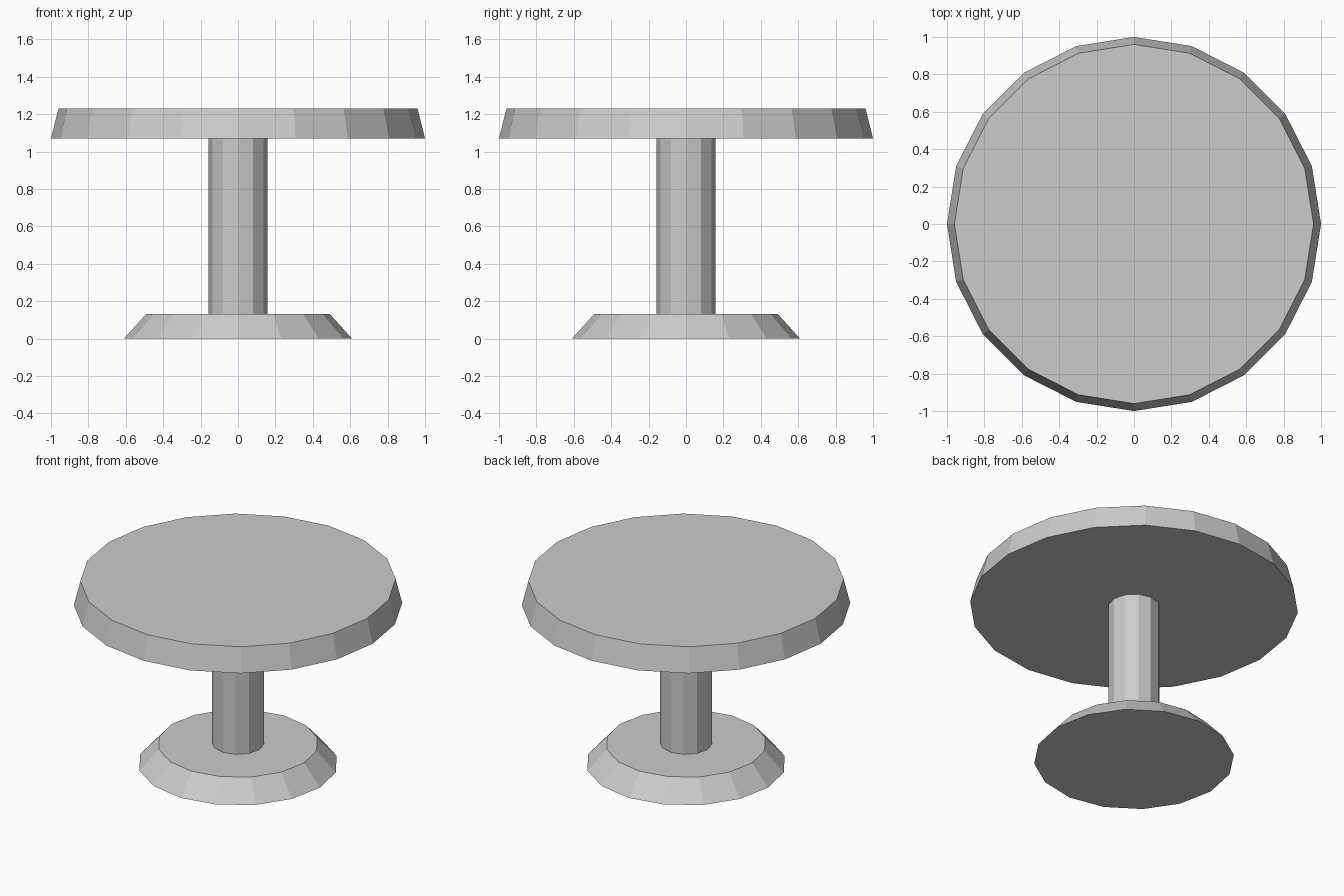
import bpy
import math

if "Cube" in bpy.data.objects:
    bpy.data.objects.remove(bpy.data.objects["Cube"])

# One plain grey for the whole table
grey = bpy.data.materials.new("light_grey")
grey.diffuse_color = (0.6, 0.6, 0.6, 1.0)
grey.use_nodes = True
grey.node_tree.nodes["Principled BSDF"].inputs["Base Color"].default_value = grey.diffuse_color


def tapered_disc(name, sides, r_bottom, r_top, z_bottom, z_top):
    """Flat-shaded n-sided frustum with a corner on each axis."""
    bpy.ops.mesh.primitive_cone_add(
        vertices=sides, radius1=r_bottom, radius2=r_top,
        depth=z_top - z_bottom, end_fill_type='NGON',
        location=(0, 0, (z_bottom + z_top) / 2))
    obj = bpy.context.object
    obj.name = name
    obj.data.materials.append(grey)
    return obj


# Flared foot, straight column and bevelled top
tapered_disc("table_base", 16, 0.61, 0.49, 0.0, 0.133)
tapered_disc("column", 12, 0.158, 0.158, 0.133, 1.07)
tapered_disc("table_top", 20, 1.0, 0.96, 1.07, 1.23)
